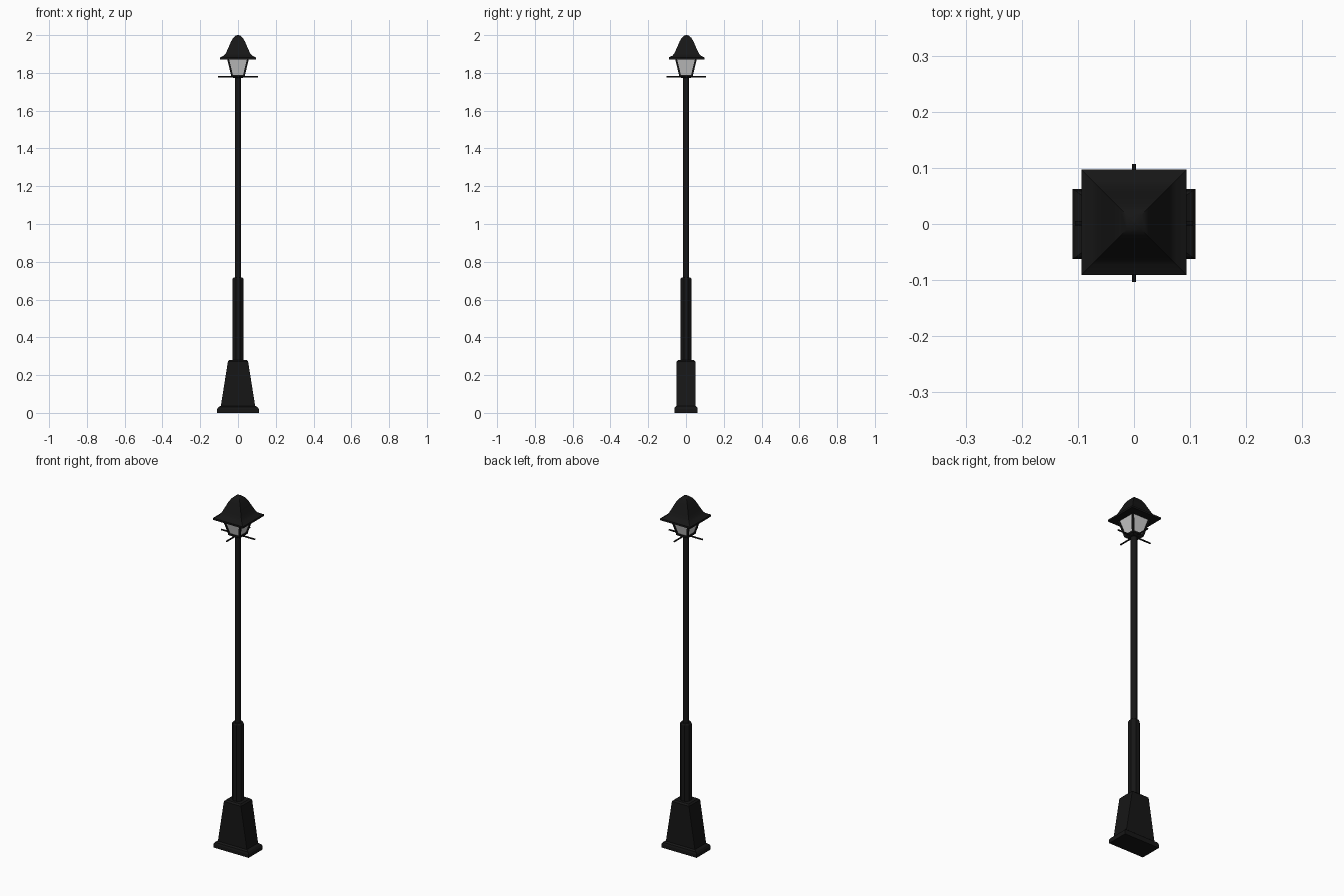
import bpy, bmesh, math

if "Cube" in bpy.data.objects:
    bpy.data.objects.remove(bpy.data.objects["Cube"])


def material(name, rgb):
    m = bpy.data.materials.new(name)
    m.diffuse_color = (*rgb, 1)
    m.use_nodes = True
    m.node_tree.nodes["Principled BSDF"].inputs["Base Color"].default_value = m.diffuse_color
    return m


BLACK = material("black_iron", (0.008, 0.008, 0.008))
GLASS = material("grey_glass", (0.55, 0.55, 0.55))


def loft(name, rings, sides=4, mat=BLACK, smooth=False):
    """Closed stack of polygon rings; each ring is (half_x, half_y, z[, cx, cy])."""
    bm = bmesh.new()
    k = 1 / math.cos(math.pi / sides)  # half sizes measure to the flats
    loops = []
    for hx, hy, z, *c in rings:
        cx, cy = c if c else (0, 0)
        angles = [(i + 0.5) * 2 * math.pi / sides for i in range(sides)]
        loops.append([bm.verts.new((cx + k * hx * math.cos(a), cy + k * hy * math.sin(a), z))
                      for a in angles])
    for a, b in zip(loops, loops[1:]):
        for i in range(sides):
            j = (i + 1) % sides
            bm.faces.new((a[i], a[j], b[j], b[i]))
    bm.faces.new(loops[0][::-1])
    bm.faces.new(loops[-1])
    bmesh.ops.recalc_face_normals(bm, faces=bm.faces)
    me = bpy.data.meshes.new(name)
    bm.to_mesh(me)
    bm.free()
    ob = bpy.data.objects.new(name, me)
    bpy.context.collection.objects.link(ob)
    me.materials.append(mat)
    if smooth:
        bpy.ops.object.select_all(action='DESELECT')
        ob.select_set(True)
        bpy.context.view_layer.objects.active = ob
        bpy.ops.object.shade_smooth_by_angle(angle=math.radians(35))
    return ob


# Base: stepped plinth and body that tapers in x only
loft("base_plinth", [(.11, .062, 0), (.11, .062, .02), (.104, .059, .03), (.092, .05, .037)])
loft("base_body", [(.092, .05, .03), (.054, .05, .268), (.054, .05, .272), (.046, .042, .28)])

# Posts
loft("lower_post", [(.028, .028, .275), (.028, .028, .71), (.023, .023, .718)], 8)
loft("upper_post", [(.016, .016, .71), (.016, .016, 1.785)], 16, smooth=True)

# Ladder bars crossing under the lantern
for name, angle in (("cross_bar_x", 0), ("cross_bar_y", math.pi / 2)):
    bar = loft(name, [(.004, .004, -.105), (.004, .004, .105)], 8, smooth=True)
    bar.rotation_euler = (0, math.pi / 2, angle)
    bar.location = (0, .0015, 1.779)

# Lantern: floor, glass and sloping corner bars
loft("lantern_floor", [(.026, .026, 1.774), (.036, .036, 1.78), (.036, .036, 1.79)])
loft("lantern_glass", [(.031, .031, 1.788), (.053, .053, 1.874)], mat=GLASS)
for sx in (-1, 1):
    for sy in (-1, 1):
        loft("lantern_corner_bar", [(.005, .005, 1.785, sx * .031, sy * .031),
                                    (.005, .005, 1.875, sx * .053, sy * .053)])

# Four-sided bell roof with a thin eave
profile = [(.094, 1.872), (.094, 1.882), (.075, 1.891), (.065, 1.903), (.056, 1.922),
           (.046, 1.945), (.036, 1.968), (.025, 1.986), (.013, 1.997), (.002, 2.0)]
loft("lantern_roof", [(r, r, z, 0, .003) for r, z in profile], smooth=True)
